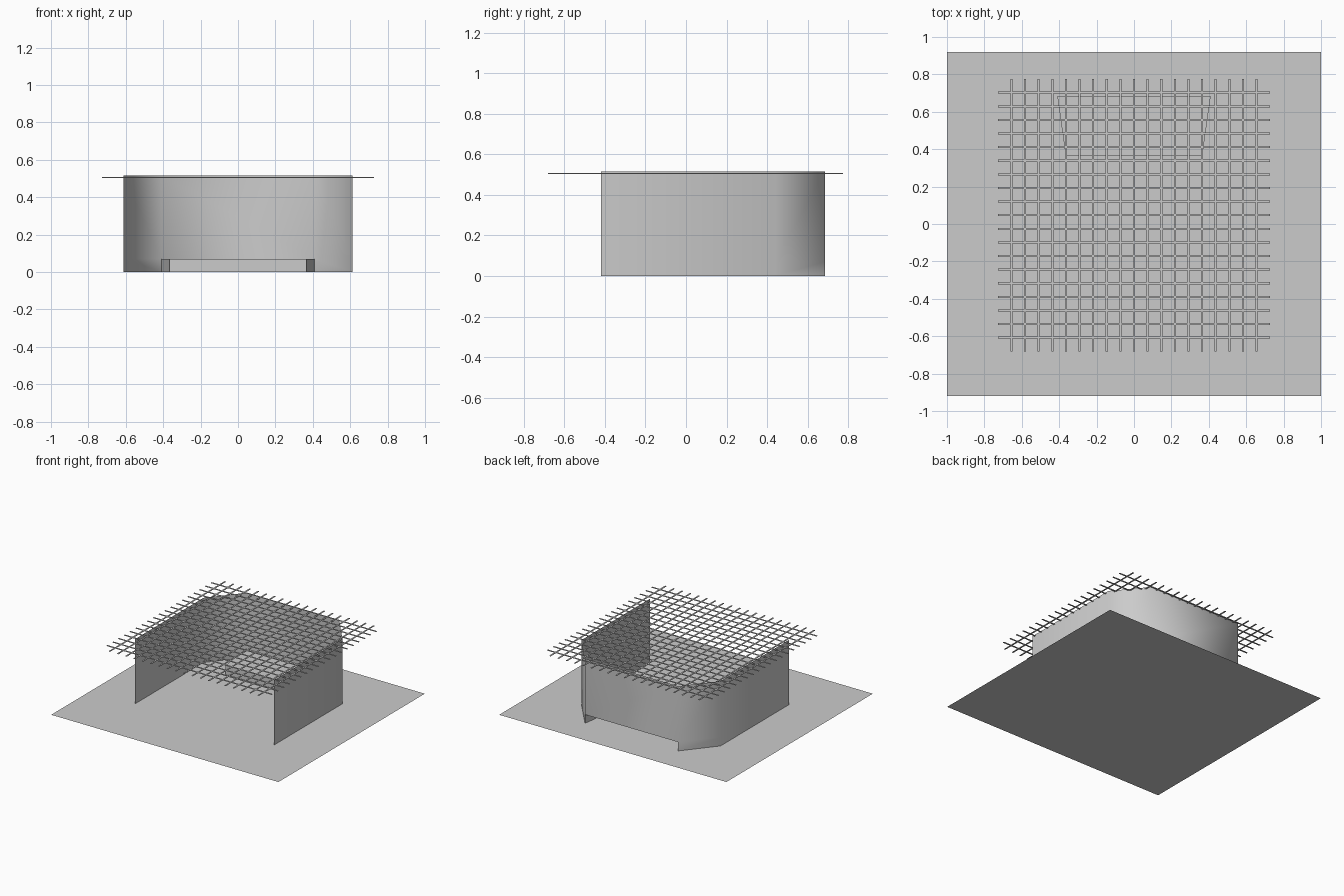
import bpy, bmesh

if "Cube" in bpy.data.objects:
    bpy.data.objects.remove(bpy.data.objects["Cube"])

GROUND_X, GROUND_Y = 1.0, 0.92
WALL_TOP, VENT_TOP = 0.515, 0.07


def make_object(name, verts, faces):
    mesh = bpy.data.meshes.new(name)
    mesh.from_pydata(verts, [], faces)
    bm = bmesh.new()
    bm.from_mesh(mesh)
    bmesh.ops.recalc_face_normals(bm, faces=bm.faces)
    bm.to_mesh(mesh)
    bm.free()
    obj = bpy.data.objects.new(name, mesh)
    bpy.context.collection.objects.link(obj)
    return obj


# Ground sheet
make_object("ground_sheet",
            [(-GROUND_X, -GROUND_Y, 0), (GROUND_X, -GROUND_Y, 0),
             (GROUND_X, GROUND_Y, 0), (-GROUND_X, GROUND_Y, 0)],
            [(0, 1, 2, 3)])

# Thin U-shaped wall, open at the front, with a low vent recess at the back
half = [(0.612, -0.42), (0.612, 0.44), (0.41, 0.685)]
plan = half + [(-x, y) for x, y in reversed(half)]
n = len(plan)
verts = [(x, y, z) for z in (0, VENT_TOP, WALL_TOP) for x, y in plan]
faces = []
for i in range(n - 1):
    for row in (0, 1):
        if i == 2 and row == 0:
            continue  # vent opening
        a = row * n + i
        faces.append((a, a + 1, a + 1 + n, a + n))
# Recess pushed inward: sides, top and front panel
k = len(verts)
verts += [(x, 0.365, z) for z in (0, VENT_TOP) for x in (0.365, -0.365)]
faces += [(2, k, k + 2, 2 + n), (3, k + 1, k + 3, 3 + n),
          (2 + n, k + 2, k + 3, 3 + n), (k, k + 1, k + 3, k + 2)]
wall = make_object("pit_wall", verts, faces)
bpy.context.view_layer.objects.active = wall
wall.select_set(True)
bpy.ops.object.shade_smooth_by_angle(angle=1.05)

# Grill grate: two crossing sets of thin flat bars
COUNT, SPAN, LENGTH = 19, 1.31, 1.455
WIDTH, THICK = 0.011, 0.004
CENTRE_Y, GRATE_Z = 0.047, 0.505


def box(cx, cy, sx, sy):
    b = len(grate_verts)
    for z in (-THICK / 2, THICK / 2):
        for x, y in ((-1, -1), (1, -1), (1, 1), (-1, 1)):
            grate_verts.append((cx + x * sx / 2, cy + y * sy / 2, GRATE_Z + z))
    grate_faces.extend([(b, b + 3, b + 2, b + 1), (b + 4, b + 5, b + 6, b + 7)])
    for i in range(4):
        j = (i + 1) % 4
        grate_faces.append((b + i, b + j, b + j + 4, b + i + 4))


grate_verts, grate_faces = [], []
for i in range(COUNT):
    p = -SPAN / 2 + SPAN * i / (COUNT - 1)
    box(p, CENTRE_Y, WIDTH, LENGTH)
    box(0, CENTRE_Y + p, LENGTH, WIDTH)
make_object("grill_grate", grate_verts, grate_faces)
